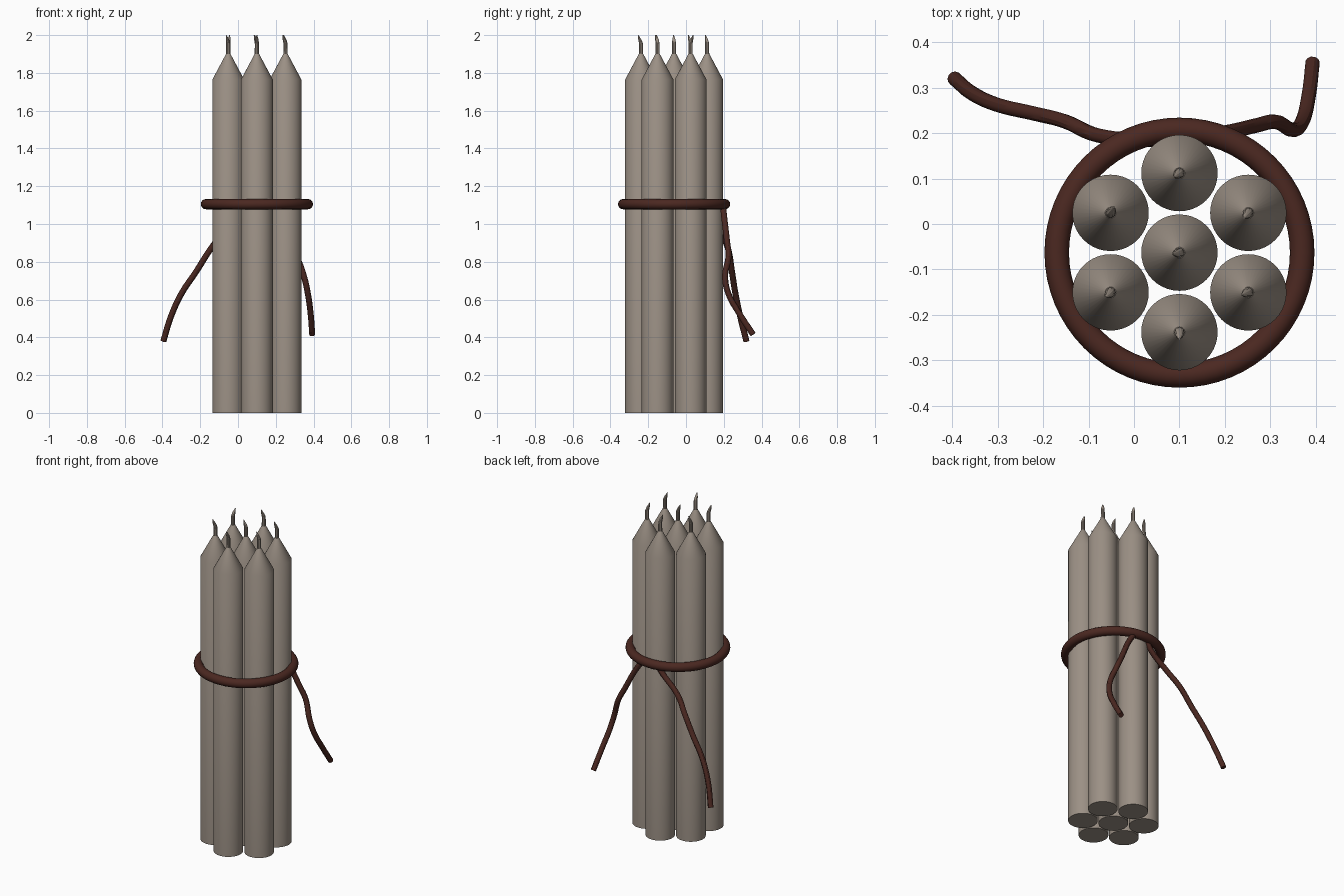
import bpy, bmesh, math

if "Cube" in bpy.data.objects:
    bpy.data.objects.remove(bpy.data.objects["Cube"])

CX, CY = 0.1, -0.063      # axis of the bundle


def material(name, rgb):
    m = bpy.data.materials.new(name)
    m.diffuse_color = (*rgb, 1)
    m.use_nodes = True
    m.node_tree.nodes["Principled BSDF"].inputs["Base Color"].default_value = m.diffuse_color
    return m


WAX = material("wax", (0.33, 0.28, 0.235))
CORD = material("cord", (0.07, 0.021, 0.015))


def finish(ob, mat):
    ob.data.materials.append(mat)
    bpy.ops.object.select_all(action='DESELECT')
    bpy.context.view_layer.objects.active = ob
    ob.select_set(True)
    bpy.ops.object.shade_smooth_by_angle(angle=math.radians(30))


def loft(name, rings, sides, mat):
    """Solid of stacked circles: (x, y, z, radius)."""
    bm = bmesh.new()
    loops = []
    for x, y, z, r in rings:
        loops.append([bm.verts.new((x + r * math.cos(2 * math.pi * i / sides),
                                    y + r * math.sin(2 * math.pi * i / sides), z))
                      for i in range(sides)])
    for a, b in zip(loops, loops[1:]):
        for i in range(sides):
            j = (i + 1) % sides
            bm.faces.new((a[i], a[j], b[j], b[i]))
    bm.faces.new(loops[0][::-1])
    bm.faces.new(loops[-1])
    me = bpy.data.meshes.new(name)
    bm.to_mesh(me)
    bm.free()
    ob = bpy.data.objects.new(name, me)
    bpy.context.collection.objects.link(ob)
    finish(ob, mat)


def strand(name, pts, radius):
    """Round cord along a smooth path."""
    cu = bpy.data.curves.new(name, 'CURVE')
    cu.dimensions = '3D'
    cu.bevel_depth = radius
    cu.bevel_resolution = 4
    cu.use_fill_caps = True
    cu.resolution_u = 6
    sp = cu.splines.new('BEZIER')
    sp.bezier_points.add(len(pts) - 1)
    for bp, p in zip(sp.bezier_points, pts):
        bp.co = p
        bp.handle_left_type = bp.handle_right_type = 'AUTO'
    ob = bpy.data.objects.new(name, cu)
    bpy.context.collection.objects.link(ob)
    bpy.ops.object.select_all(action='DESELECT')
    bpy.context.view_layer.objects.active = ob
    ob.select_set(True)
    bpy.ops.object.convert(target='MESH')
    finish(bpy.context.object, CORD)


# Seven candles: one in the middle, six around it, wick tips leaning differently
spots = [(CX, CY)] + [(CX + 0.175 * math.cos(math.radians(90 + 60 * k)),
                       CY + 0.175 * math.sin(math.radians(90 + 60 * k))) for k in range(6)]
leans = [190, 215, 60, 225, 270, 200, 230]
for n, ((x, y), lean) in enumerate(zip(spots, leans)):
    loft(f"candle_{n}", [(x, y, 0, 0.084), (x, y, 1.765, 0.084), (x, y, 1.9, 0.012)], 40, WAX)
    dx, dy = math.cos(math.radians(lean)), math.sin(math.radians(lean))
    loft(f"wick_{n}", [(x, y, 1.88, 0.012), (x, y, 1.955, 0.011),
                       (x + 0.006 * dx, y + 0.006 * dy, 1.975, 0.009),
                       (x + 0.015 * dx, y + 0.015 * dy, 2.0, 0.002)], 10, WAX)

# Cord loop round the bundle
bpy.ops.mesh.primitive_torus_add(location=(CX, CY, 1.105), major_radius=0.27,
                                 minor_radius=0.027, major_segments=64, minor_segments=16)
bpy.context.object.name = "cord_loop"
finish(bpy.context.object, CORD)

# Loose cord ends hanging at the back
strand("cord_end_left", [(0.07, 0.19, 1.105), (0.03, 0.185, 1.05), (-0.08, 0.195, 0.95),
                         (-0.15, 0.225, 0.86), (-0.22, 0.243, 0.75), (-0.30, 0.262, 0.63),
                         (-0.355, 0.287, 0.51), (-0.395, 0.32, 0.38)], 0.016)
strand("cord_end_right", [(0.16, 0.195, 1.105), (0.21, 0.203, 1.03), (0.27, 0.217, 0.91),
                          (0.31, 0.225, 0.83), (0.35, 0.207, 0.72), (0.37, 0.225, 0.63),
                          (0.384, 0.28, 0.53), (0.393, 0.355, 0.415)], 0.016)
